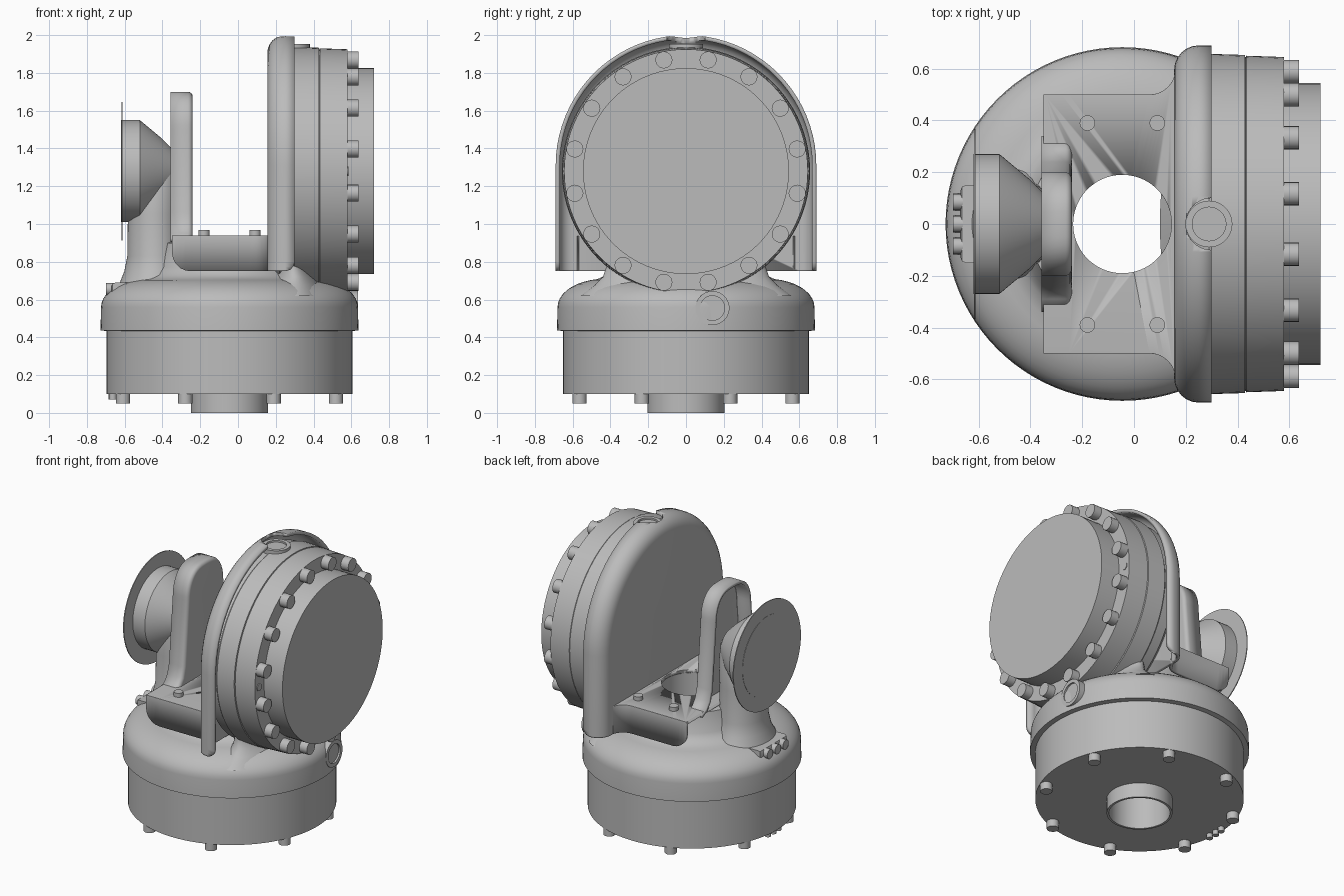
import bpy, bmesh
from math import sin, cos, pi, sqrt
from mathutils import Matrix, Vector

if "Cube" in bpy.data.objects:
    bpy.data.objects.remove(bpy.data.objects["Cube"])

grey = bpy.data.materials.new("cast_grey")
grey.use_nodes = True
grey.diffuse_color = (0.5, 0.5, 0.5, 1)
grey.node_tree.nodes["Principled BSDF"].inputs["Base Color"].default_value = grey.diffuse_color

CX = -0.045          # turntable axis
AZ = 1.28            # tilt axis height
TURN = {"z": Matrix(), "x": Matrix.Rotation(pi / 2, 4, "Y"),
        "-x": Matrix.Rotation(-pi / 2, 4, "Y")}


def finish(bm, name, recalc=True):
    if recalc:
        bmesh.ops.recalc_face_normals(bm, faces=bm.faces)
    mesh = bpy.data.meshes.new(name)
    bm.to_mesh(mesh)
    bm.free()
    mesh.materials.append(grey)
    ob = bpy.data.objects.new(name, mesh)
    bpy.context.collection.objects.link(ob)
    bpy.ops.object.select_all(action="DESELECT")
    ob.select_set(True)
    bpy.context.view_layer.objects.active = ob
    bpy.ops.object.shade_smooth_by_angle(angle=pi / 6)
    return ob


def lathe(name, profile, origin, axis="z", steps=80, closed=False):
    """Revolve (radius, height) points about an axis."""
    bm = bmesh.new()
    vs = [bm.verts.new((r, 0, h)) for r, h in profile]
    es = [bm.edges.new(p) for p in zip(vs, vs[1:])]
    if closed:
        es.append(bm.edges.new((vs[-1], vs[0])))
    bmesh.ops.spin(bm, geom=vs + es, cent=(0, 0, 0), axis=(0, 0, 1),
                   angle=2 * pi, steps=steps)
    bmesh.ops.remove_doubles(bm, verts=bm.verts, dist=1e-5)
    bm.transform(Matrix.Translation(origin) @ TURN[axis])
    return finish(bm, name)


def peg(name, r, h, origin, axis="z", steps=20):
    return lathe(name, [(0, 0), (r, 0), (r, h), (0, h)], origin, axis, steps)


def loft(name, sections, n=48):
    """Skin a stack of ellipses (z, centre x, radius x, radius y)."""
    bm = bmesh.new()
    rings = [[bm.verts.new((c + a * cos(2 * pi * i / n), b * sin(2 * pi * i / n), z))
              for i in range(n)] for z, c, a, b in sections]
    for lo, hi in zip(rings, rings[1:]):
        for i in range(n):
            j = (i + 1) % n
            bm.faces.new((lo[i], lo[j], hi[j], hi[i]))
    bm.faces.new(rings[0])
    bm.faces.new(rings[-1])
    return finish(bm, name)


def pressed_sheet(name, outline, place, depth, radius, thick=0.022):
    """Sheet with a cap and a side wall along an open outline, rounded between."""
    bm = bmesh.new()
    top = [bm.verts.new(place(p, 0)) for p in outline]
    low = [bm.verts.new(place(p, depth(p))) for p in outline]
    cap = bm.faces.new(top)
    for i in range(len(top) - 1):
        bm.faces.new((top[i + 1], top[i], low[i], low[i + 1]))
    rim = [bm.edges.get(p) for p in zip(top, top[1:])]
    bmesh.ops.recalc_face_normals(bm, faces=bm.faces)
    cap.normal_update()
    if cap.normal.dot(Vector(place((0, 0), 0)) - Vector(place((0, 0), 1))) < 0:
        bmesh.ops.reverse_faces(bm, faces=bm.faces)
    bmesh.ops.bevel(bm, geom=rim, offset=radius, segments=6, profile=0.5,
                    affect="EDGES", clamp_overlap=True)
    ob = finish(bm, name, recalc=False)
    mod = ob.modifiers.new("gauge", "SOLIDIFY")
    mod.thickness, mod.offset = thick, -1
    return ob


def cut(ob, cutter):
    mod = ob.modifiers.new("cut", "BOOLEAN")
    mod.operation, mod.object, mod.solver = "DIFFERENCE", cutter, "EXACT"
    cutter.hide_render = True
    cutter.hide_viewport = True


def mirrored(half):
    return half + [(-a, b) for a, b in reversed(half) if a]


def ease(t, r):
    """Height lost to a corner of radius r at distance t from its end."""
    return r - sqrt(max(0, r * r - (r - t) ** 2)) if t < r else 0


# Base: hollow spigot, drum, domed collar and neck
dome = [(0.68 - 0.25 * (1 - cos(a)), 0.56 + 0.15 * sin(a))
        for a in [i * pi / 20 for i in range(10)]]
lathe("base_body", [(0.19, 0), (0.205, 0), (0.205, 0.1), (0.65, 0.1), (0.65, 0.433),
                    (0.683, 0.437)] + dome + [(0.42, 0.73), (0.39, 0.77), (0.36, 0.9),
                    (0.19, 0.925)], (CX, 0, 0), steps=96, closed=True)
for i in range(8):
    a = (i + 0.5) * pi / 4
    peg("base_bolt", 0.038, 0.06, (CX + 0.61 * cos(a), 0.61 * sin(a), 0.05))
for a in (-0.09, 0, 0.09):
    peg("small_base_screw", 0.02, 0.035, (CX - 0.62 * cos(a), 0.62 * sin(a), 0.07))

# Side port on the collar
ring = [(0, -0.2), (0.09, -0.2), (0.09, 0), (0.065, 0), (0.065, -0.012), (0, -0.012)]
lathe("side_port", ring, (0.635, 0.14, 0.555), "x", 40)

# Tilt housing with end cap
lathe("tilt_housing", [(0, 0.18), (0.6, 0.18), (0.645, 0.22), (0.648, 0.29), (0.657, 0.3),
                       (0.653, 0.428), (0.643, 0.43), (0.65, 0.434), (0.645, 0.58),
                       (0.545, 0.58), (0.545, 0.72), (0, 0.72)], (0, 0, AZ), "x", 96)
for i in range(16):
    a = (i + 0.5) * pi / 8
    peg("housing_bolt", 0.045, 0.06, (0.577, 0.6 * cos(a), AZ + 0.6 * sin(a)), "x")
for s in (-1, 1):
    peg("dowel_pin", 0.025, 0.008, (0.577, s * 0.6, AZ), "x")
lathe("top_port", ring, (0.29, 0, 1.953), "z", 40)
loft("housing_neck", [(0.62, 0.3, 0.2, 0.56), (0.68, 0.3, 0.16, 0.48), (0.72, 0.3, 0.135, 0.44),
                      (0.78, 0.29, 0.115, 0.42), (1.0, 0.29, 0.11, 0.45)])

# Hood: arched pressing behind the housing
arc = [(-0.69 * cos(i * pi / 40), 1.31 + 0.69 * sin(i * pi / 40)) for i in range(21)]
arc[-1] = (0, 2.0)
foot = [(-0.69, 0.75 + t) for t in (0, 0.008, 0.025, 0.05)]
hood = pressed_sheet("hood", mirrored(foot + arc), lambda p, d: (0.155 + d, p[0], p[1]),
                     lambda p: 0.145 - ease(p[1] - 0.75, 0.05), 0.1)
cut(hood, peg("port_notch_cutter", 0.1, 0.3, (0.3, 0, 1.85), steps=40))

# Saddle: floor with folded sides, flaring into the hood
flare = [(-0.6 + 0.1 * cos(i * pi / 16), 0.06 + 0.1 * sin(i * pi / 16)) for i in range(9)]
edge = [(-0.5, -0.35 + t) for t in (0, 0.006, 0.02, 0.045, 0.07, 0.1)]
saddle = pressed_sheet("saddle", mirrored(edge + flare), lambda p, d: (p[1], p[0], 0.94 - d),
                       lambda p: 0.19 - ease(p[1] + 0.35, 0.1), 0.02)
cut(saddle, peg("bore_cutter", 0.19, 0.3, (CX, 0, 0.8), steps=80))
for x in (-0.18, 0.09):
    for y in (-0.39, 0.39):
        peg("saddle_bolt", 0.03, 0.035, (x, y, 0.932))

# Tongue: upright pressing shielding the arm
tip = [(-0.2 * cos(i * pi / 24) ** 0.7, 1.5 + 0.2 * sin(i * pi / 24)) for i in range(12)]
pressed_sheet("tongue", mirrored([(-0.34, 0.925), (-0.29, 0.95), (-0.26, 0.99), (-0.24, 1.06)]
              + tip + [(0, 1.7)]), lambda p, d: (-0.24 - d, p[0], p[1]),
              lambda p: 0.117, 0.085)

# Arm with flared foot, bearing horn and thin end plate
loft("arm", [(0.58, -0.46, 0.2, 0.28), (0.68, -0.45, 0.18, 0.23), (0.75, -0.445, 0.157, 0.19),
             (0.83, -0.44, 0.146, 0.172), (1.05, -0.44, 0.143, 0.165), (1.2, -0.43, 0.14, 0.16),
             (1.32, -0.4, 0.1, 0.13)])
lathe("bearing_horn", [(0, 0.34), (0.11, 0.34), (0.17, 0.4), (0.262, 0.51), (0.27, 0.52),
                       (0.27, 0.62), (0, 0.62)], (0, 0, AZ), "-x", 64)
lathe("end_plate", [(0.262, 0.612), (0.367, 0.612), (0.367, 0.618), (0.262, 0.618)],
      (0, 0, AZ), "-x", 64, closed=True)

# Connector pad at the arm foot
bm = bmesh.new()
bmesh.ops.create_cube(bm, size=1)
bm.transform(Matrix.Translation((-0.58, 0, 0.635)) @ Matrix.Diagonal((0.18, 0.3, 0.11, 1)))
top = [e for e in bm.edges if all(v.co.x < -0.6 for v in e.verts)]
bmesh.ops.bevel(bm, geom=top, offset=0.02, segments=2, profile=0.5, affect="EDGES")
finish(bm, "connector_pad")
for y in (-0.085, 0, 0.085):
    peg("connector_screw", 0.032, 0.04, (-0.66, y, 0.655), "-x")
